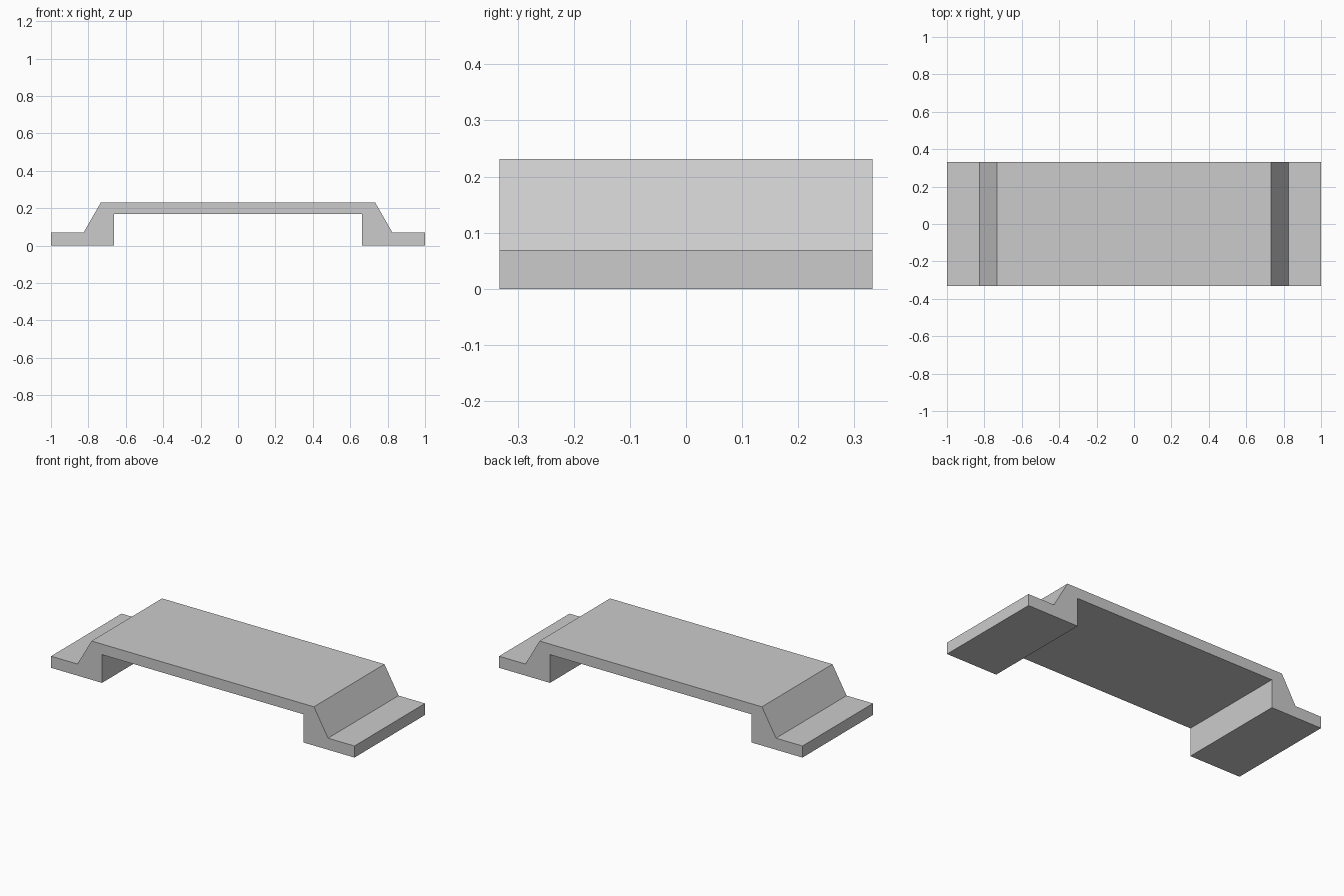
import bpy
import bmesh

cube = bpy.data.objects.get("Cube")
if cube:
    bpy.data.objects.remove(cube, do_unlink=True)

HALF_DEPTH = 0.332

# Plain grey finish
grey = bpy.data.materials.new("light grey")
grey.use_nodes = True
colour = (0.6, 0.6, 0.6, 1)
grey.diffuse_color = colour
grey.node_tree.nodes["Principled BSDF"].inputs["Base Color"].default_value = colour

# Right half of the bracket profile (x, z): underside, foot, sloped shoulder, deck
half = [(0.664, 0.168), (0.664, 0), (1, 0), (1, 0.069), (0.826, 0.069), (0.733, 0.231)]
profile = half + [(-x, z) for x, z in reversed(half)]

# Extrude the mirrored profile from front to back
bm = bmesh.new()
front = bm.faces.new([bm.verts.new((x, -HALF_DEPTH, z)) for x, z in profile])
result = bmesh.ops.extrude_face_region(bm, geom=[front])
back_verts = [v for v in result["geom"] if isinstance(v, bmesh.types.BMVert)]
bmesh.ops.translate(bm, verts=back_verts, vec=(0, 2 * HALF_DEPTH, 0))
bmesh.ops.recalc_face_normals(bm, faces=bm.faces)

mesh = bpy.data.meshes.new("raised_bracket")
bm.to_mesh(mesh)
bm.free()
mesh.materials.append(grey)
bpy.context.collection.objects.link(bpy.data.objects.new("raised_bracket", mesh))
